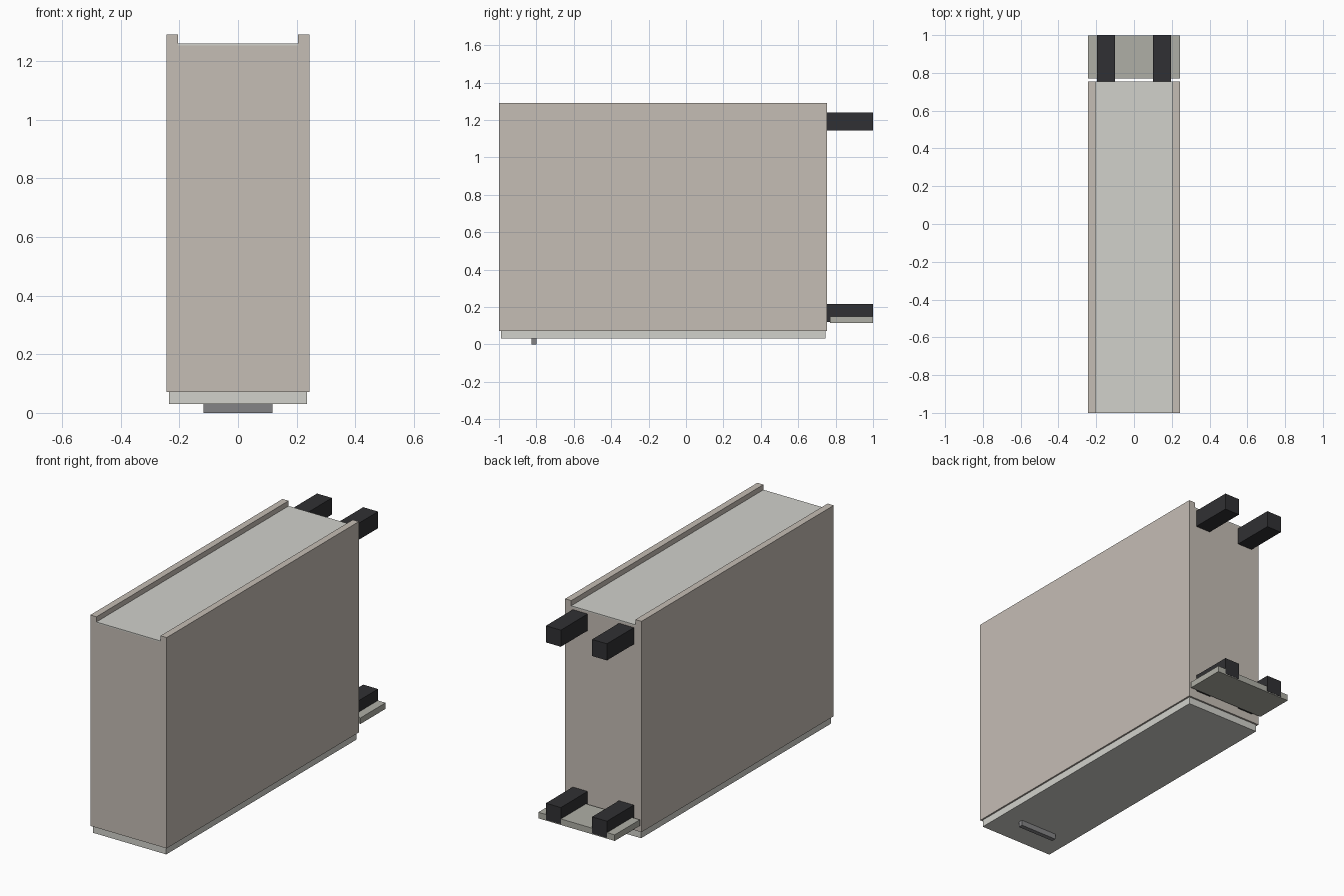
import bpy
import bmesh

if "Cube" in bpy.data.objects:
    bpy.data.objects.remove(bpy.data.objects["Cube"])


def material(name, rgb):
    m = bpy.data.materials.new(name)
    m.diffuse_color = (*rgb, 1.0)
    m.use_nodes = True
    m.node_tree.nodes["Principled BSDF"].inputs["Base Color"].default_value = m.diffuse_color
    return m


TAN = material("tan_paint", (0.56, 0.51, 0.46))
PALE = material("pale_grey", (0.64, 0.64, 0.60))
PLATE = material("plate_grey", (0.43, 0.43, 0.38))
DARK = material("dark_rubber", (0.03, 0.03, 0.033))
STEEL = material("steel_grey", (0.23, 0.23, 0.24))


def extrude_profile(name, profile, y0, y1, mat):
    """Extrude a closed x-z outline along y."""
    bm = bmesh.new()
    face = bm.faces.new([bm.verts.new((x, y0, z)) for x, z in profile])
    new = bmesh.ops.extrude_face_region(bm, geom=[face])["geom"]
    bmesh.ops.translate(bm, vec=(0, y1 - y0, 0),
                        verts=[v for v in new if isinstance(v, bmesh.types.BMVert)])
    bmesh.ops.recalc_face_normals(bm, faces=bm.faces)
    mesh = bpy.data.meshes.new(name)
    bm.to_mesh(mesh)
    bm.free()
    mesh.materials.append(mat)
    obj = bpy.data.objects.new(name, mesh)
    bpy.context.collection.objects.link(obj)
    return obj


def box(name, x0, x1, y0, y1, z0, z1, mat):
    return extrude_profile(name, [(x0, z0), (x1, z0), (x1, z1), (x0, z1)], y0, y1, mat)


# Cabinet with side walls rising above the recessed top
W, IN, BACK = 0.244, 0.205, 0.755
extrude_profile("cabinet", [(-W, 0.072), (W, 0.072), (W, 1.29), (IN, 1.29),
                            (IN, 1.253), (-IN, 1.253), (-IN, 1.29), (-W, 1.29)],
                -1.0, BACK, TAN)
box("top_panel", -IN, IN, -1.0, BACK, 1.253, 1.26, PALE)

# Base tray and the small foot bar below it
box("base", -0.2345, 0.2345, -0.99, 0.745, 0.031, 0.072, PALE)
box("foot", -0.1175, 0.1175, -0.826, -0.80, 0.0, 0.031, STEEL)

# Rear shelf plate
box("rear_plate", -W, W, 0.77, 0.999, 0.115, 0.15, PLATE)

# Four rear spacer bars, two at the top and two through the plate
for side, sx in (("left", -1), ("right", 1)):
    xa, xb = sorted((sx * 0.1, sx * 0.195))
    for level, z in (("upper", 1.145), ("lower", 0.12)):
        box(f"{level}_{side}_spacer", xa, xb, BACK, 1.0, z, z + 0.096, DARK)
